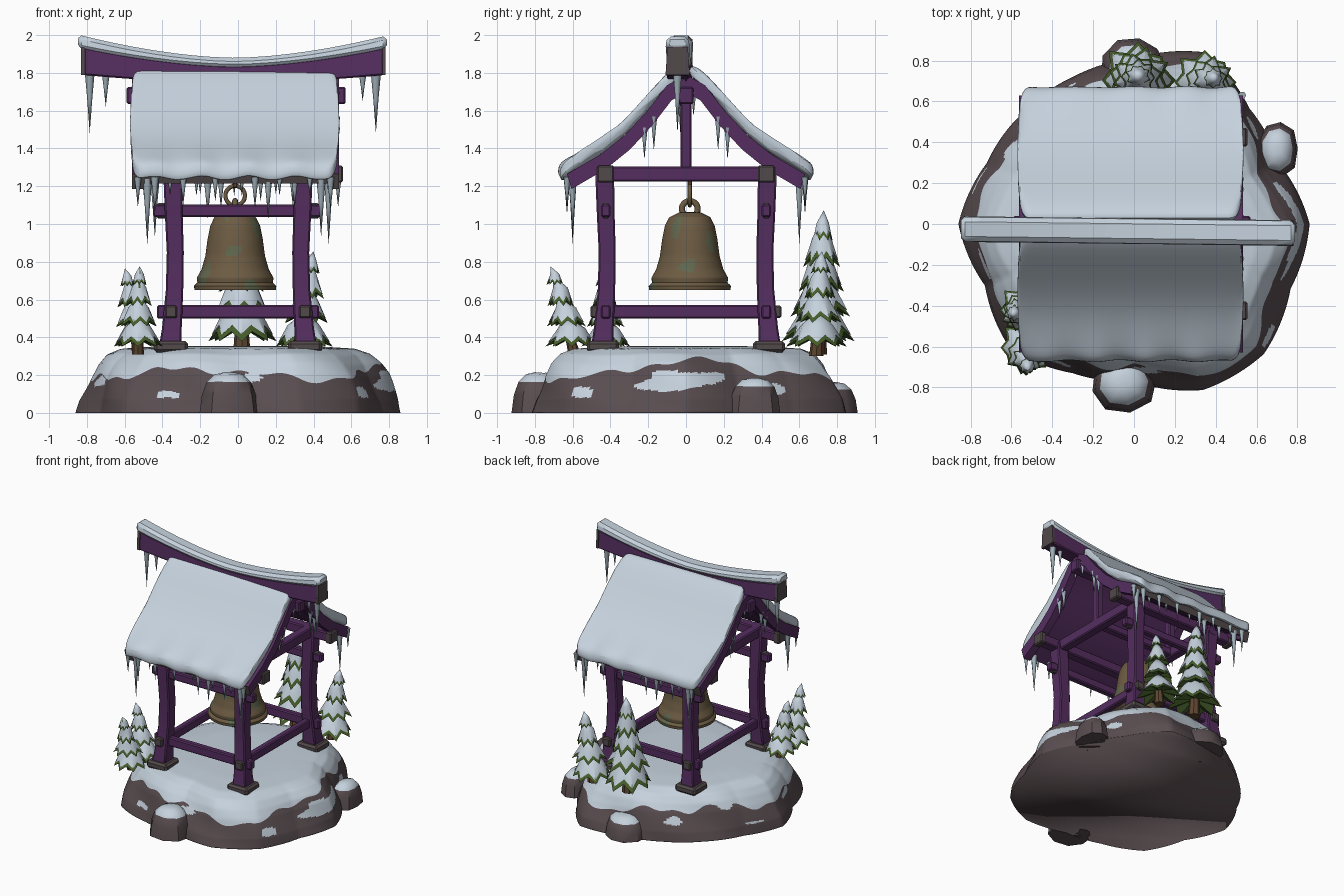
import bpy, bmesh, math, random
from math import sin, cos, pi, tau
from mathutils import Vector

random.seed(4)
if "Cube" in bpy.data.objects:
    bpy.data.objects.remove(bpy.data.objects["Cube"])

COLOURS = {
    "snow": (.56, .64, .72), "purple_wood": (.09, .027, .115), "rock": (.1, .074, .08),
    "end_grain": (.085, .067, .07), "bronze": (.15, .105, .055), "patina": (.115, .135, .075),
    "pine_green": (.06, .11, .022), "bark": (.11, .062, .03), "ice": (.34, .42, .47)}
NAMES = list(COLOURS)
SNOW, WOOD, ROCK, END, BRONZE, PATINA, GREEN, BARK, ICE = range(len(NAMES))
MATS = []
for name, rgb in COLOURS.items():
    m = bpy.data.materials.new(name)
    m.use_nodes = True
    m.diffuse_color = (*rgb, 1)
    m.node_tree.nodes["Principled BSDF"].inputs["Base Color"].default_value = (*rgb, 1)
    MATS.append(m)


def finish(name, bm, rule, smooth=None, bevel=0, subsurf=0):
    """Turn a bmesh into an object; rule is a material slot or a function of the face."""
    bmesh.ops.recalc_face_normals(bm, faces=bm.faces)
    bm.normal_update()
    bm.faces.index_update()
    used = []
    for f in bm.faces:
        slot = rule(f) if callable(rule) else rule
        if slot not in used:
            used.append(slot)
        f.material_index = used.index(slot)
    me = bpy.data.meshes.new(name)
    bm.to_mesh(me)
    bm.free()
    for slot in used:
        me.materials.append(MATS[slot])
    ob = bpy.data.objects.new(name, me)
    bpy.context.collection.objects.link(ob)
    if bevel:
        mod = ob.modifiers.new("bevel", "BEVEL")
        mod.width, mod.segments = bevel, 1
    if subsurf:
        mod = ob.modifiers.new("round", "SUBSURF")
        mod.levels = mod.render_levels = subsurf
    if smooth:
        bpy.ops.object.select_all(action="DESELECT")
        ob.select_set(True)
        bpy.context.view_layer.objects.active = ob
        bpy.ops.object.shade_smooth_by_angle(angle=math.radians(smooth))


def loft(name, rings, rule, **kw):
    """Skin equal rings of points and close both ends."""
    bm = bmesh.new()
    vs = [[bm.verts.new(p) for p in r] for r in rings]
    n = len(vs[0])
    for a, b in zip(vs, vs[1:]):
        for i in range(n):
            bm.faces.new((a[i], a[(i + 1) % n], b[(i + 1) % n], b[i]))
    bm.faces.new(vs[0][::-1])
    bm.faces.new(vs[-1])
    finish(name, bm, rule, **kw)


def box(name, c, size, mat, bevel=.008):
    bm = bmesh.new()
    bmesh.ops.create_cube(bm, size=1)
    for v in bm.verts:
        v.co = Vector(c) + Vector([v.co[i] * size[i] for i in range(3)])
    finish(name, bm, mat, bevel=bevel)


def ring(name, c, major, minor, axis, mat):
    def pt(a, b):
        r = major + minor * cos(b)
        u, v, w = r * cos(a), r * sin(a), minor * sin(b)
        return Vector(c) + (Vector((u, w, v)) if axis == "y" else Vector((w, u, v)))
    bm = bmesh.new()
    vs = [[bm.verts.new(pt(tau * i / 20, tau * j / 8)) for j in range(8)] for i in range(20)]
    for i in range(20):
        for j in range(8):
            k, l = (i + 1) % 20, (j + 1) % 8
            bm.faces.new((vs[i][j], vs[k][j], vs[k][l], vs[i][l]))
    finish(name, bm, mat, smooth=60)


def along(pts, t):
    """Point at t in 0..1 on a polyline, evenly per segment."""
    s = min(max(t, 0), 1) * (len(pts) - 1)
    i = min(int(s), len(pts) - 2)
    return Vector(pts[i]).lerp(Vector(pts[i + 1]), s - i)


# Rocky island; one edge loop follows the ragged border of the snow sheet
RADII = [.86, .77, .8, .91, .81, .78, .77, .78, .86, .79, .86, .79, .77, .88, .9, .83]
SHAPE = [(1, 0), (.98, .07), (.945, .14), (.915, .2), (.87, .26), (.81, .31), (.72, .34), (.5, .352), (.06, .355)]
SEGS, BAND, ROWS = 240, 36, 64


def island_point(j, a):
    edge = .38 + .055 * sin(3 * a + 1) + .04 * sin(8 * a) + .025 * sin(19 * a) + .12 * max(cos(a), 0) ** 6
    t = edge * j / BAND if j <= BAND else edge + (1 - edge) * (j - BAND) / (ROWS - BAND)
    s = a / tau * 16
    i = int(s) % 16
    r = RADII[i] + (RADII[(i + 1) % 16] - RADII[i]) * (s - int(s))
    f, z = along(SHAPE, t)
    wob = .018 * sin(7 * a + 9 * z) * sin(pi * min(t * 1.3, 1))
    return Vector(((f + wob) * r * cos(a), (f + wob) * r * sin(a), z + .5 * wob))


def island_rule(f):
    if f.index // SEGS >= BAND and f.normal.z > -.9:
        return SNOW
    c = f.calc_center_median()
    a = math.atan2(c.y, c.x)
    patch = sin(9 * a + 14 * c.z) + sin(5 * a - 30 * c.z + 2) + .15 * sin(31 * a + 40 * c.z)
    side = ((a + .05) / .32) ** 2 + ((c.z - .17 - .08 * a) / .045) ** 2 + .2 * sin(17 * a)
    return SNOW if (patch > 1.6 and .08 < c.z) or side < 1 else ROCK


loft("island", [[island_point(j, tau * i / SEGS) for i in range(SEGS)] for j in range(ROWS + 1)],
     island_rule, smooth=180)


# Squat boulders with snowy tops
def boulder(name, x, y, rx, ry, h):
    jit = [random.uniform(.88, 1.08) for _ in range(9)]
    rings = [[(x + rx * w * k * cos(tau * i / 9), y + ry * w * k * sin(tau * i / 9), h * (z + .12 * z * (k - 1)))
              for i, k in enumerate(jit)] for w, z in ((1, 0), (.92, .45), (.76, .78), (.5, .97), (.2, 1.02))]
    loft(name, rings, lambda f: SNOW if f.normal.z > .45 else ROCK, smooth=40)


boulder("front_boulder", -.05, -.77, .17, .15, .21)
boulder("side_boulder", .7, .37, .11, .14, .18)
boulder("back_boulder", 0, .77, .16, .15, .16)

# Posts, footings and rails
POST = [(.35, .018, .06), (.45, .01, .052), (.65, -.004, .046), (.85, -.008, .045), (1.05, 0, .047), (1.28, .006, .05)]
for sx in (-1, 1):
    for sy in (-1, 1):
        rings = [[(sx * (.34 + o) + w * u, sy * (.425 + o) + w * v, z)
                  for u, v in ((-1, -1), (1, -1), (1, 1), (-1, 1))] for z, o, w in POST]
        loft("post", rings, WOOD, smooth=30, bevel=.008)
        box("footing", (sx * .355, sy * .44, .35), (.18, .17, .06), END, .015)
        box("rail_peg", (sx * .355, sy * .48, .535), (.065, .05, .065), END)
        box("tenon", (sx * .4, sy * .425, 1.07), (.06, .04, .08), END)
        box("purlin_end", (sx * .53, sy * .425, 1.265), (.05, .09, .09), END)
    box("side_lower_rail", (sx * .34, 0, .535), (.05, .92, .07), WOOD)
    box("side_tie_beam", (sx * .34, 0, 1.265), (.07, .96, .08), WOOD)
    box("king_post", (sx * .34, 0, 1.5), (.06, .06, .46), WOOD)
    y = sx * .425
    box("cross_lower_rail", (0, y, .535), (.86, .05, .07), WOOD)
    box("cross_upper_rail", (0, y, 1.07), (.9, .05, .065), WOOD)
    box("eave_purlin", (0, y, 1.265), (1.03, .075, .075), WOOD)
box("ridge_purlin", (-.01, 0, 1.68), (1.16, .08, .09), WOOD)
box("bell_beam", (0, .02, 1.265), (.68, .06, .06), WOOD)

# Curved roof panels and gable rafters under thick snow
UNDER = [(.01, 1.785), (.1, 1.735), (.2, 1.605), (.32, 1.475), (.45, 1.37), (.63, 1.265)]
OUTER = [(.02, 1.85), (.09, 1.815), (.2, 1.69), (.32, 1.555), (.45, 1.44), (.61, 1.355), (.675, 1.31), (.672, 1.225)]


def rafter_rule(f):
    return END if abs(f.calc_center_median().y) > .6 and abs(f.normal.y) > .6 else WOOD


for s in (-1, 1):
    for part, x0, x1, deep in (("roof_panel", -.53, .5, .05), ("rafter", -.562, -.5, .08), ("rafter", .475, .535, .08)):
        strip = UNDER + [(y - deep * .3, z - deep) for y, z in UNDER[::-1]]
        loft(part, [[(x, s * y, z) for y, z in strip] for x in (x0, x1)], rafter_rule, smooth=30)
    rings = []
    for i in range(15):
        x = -.575 + 1.115 * i / 14
        edge = .013 * sin(i * 1.9 + s) + .009 * sin(i * 4.1)
        rings.append([(x, s * (y + (edge * .5 if y > .6 else 0)), z + (edge if z < 1.32 else 0))
                      for y, z in OUTER + [(a, b - .004) for a, b in UNDER[::-1]]])
    loft("roof_snow", rings, SNOW, smooth=60, subsurf=2)


# Upswept ridge beam with end caps and snow
def ridge(name, x0, x1, low, high, half, mat, **kw):
    rings = []
    for i in range(17):
        x = x0 + (x1 - x0) * i / 16
        k = abs((x + .02) / .81) ** 1.7
        y = -.035 - .012 * x
        zs = (low(k), high(k))
        rings.append([(x, y - half, zs[0]), (x, y + half, zs[0]), (x, y + half * .85, zs[1]), (x, y - half * .85, zs[1])])
    loft(name, rings, mat, smooth=40, **kw)


def bottom(k): return 1.745 + .045 * k
def top(k): return 1.838 + .1 * k


ridge("ridge_beam", -.815, .77, bottom, top, .06, WOOD, bevel=.008)
ridge("ridge_cap_left", -.832, -.81, bottom, top, .064, END)
ridge("ridge_cap_right", .765, .782, bottom, top, .064, END)
ridge("ridge_snow", -.848, .788, lambda k: top(k) - .012, lambda k: top(k) + .042 + .018 * k, .066, SNOW, bevel=.02)

# Bell, crown loop, ring and hanger
BELL = [(.02, .98), (.1, .97), (.13, .8), (.195, .66), (.215, .65), (.218, .672), (.2, .69), (.203, .715), (.178, .76),
        (.158, .83), (.146, .92), (.132, .99), (.11, 1.035), (.06, 1.06), (.01, 1.064)]


def bell_rule(f):
    c = f.calc_center_median()
    a = math.atan2(c.y - .02, c.x + .015)
    return PATINA if sin(5 * a + 11 * c.z) + sin(3 * a - 23 * c.z + 1) + .5 * sin(9 * a) > 1.3 else BRONZE


rings = []
for j in range(71):
    r, z = along(BELL, j / 70)
    rings.append([(-.015 + r * cos(tau * i / 80), .02 + r * sin(tau * i / 80), z) for i in range(80)])
loft("bell", rings, bell_rule, smooth=45)
ring("crown_loop", (-.015, .02, 1.08), .042, .016, "x", BRONZE)
ring("hanging_ring", (-.015, .02, 1.15), .052, .011, "y", BRONZE)
box("hanger", (-.015, .02, 1.22), (.025, .025, .06), BARK, .005)


# Pine trees: leaning stacks of jagged skirts, each topped with snow
def tree(name, base, tip, radius, tiers, n=8):
    base, tip = Vector(base), Vector(tip)
    trunk = [[base.lerp(tip, t) + Vector((cos(tau * i / 8), sin(tau * i / 8), 0)) * radius * w
              for i in range(8)] for t, w in ((0, .25), (.3, .16), (.8, .05))]
    loft(name + "_trunk", trunk, BARK, smooth=40)
    span = (tip - base).length
    for layer, mat, grow, raised in (("needles", GREEN, 1, 0), ("snow", SNOW, .9, .15)):
        bm = bmesh.new()
        for k in range(tiers):
            t = .12 + .68 * k / (tiers - 1)
            h = span * (.3 if k < tiers - 1 else .18)
            lift = Vector((0, 0, raised * h))
            o = base.lerp(tip, t) + lift
            r = radius * (1 - .68 * k / (tiers - 1))
            peak = bm.verts.new(base.lerp(tip, t + h / span) + lift * .4)
            core = bm.verts.new(o + Vector((0, 0, h * .22)))
            mid, rim = [], []
            for i in range(2 * n):
                a = pi * i / n + k * 1.3
                d = Vector((cos(a), sin(a), 0))
                out = i % 2 == 0
                rr = r * grow * ((1 + .1 * sin(i * 2.3 + k)) if out else .78)
                mid.append(bm.verts.new(o + d * r * .55 + Vector((0, 0, h * .42))))
                rim.append(bm.verts.new(o + d * rr + Vector((0, 0, (-.1 if out else .12) * h))))
            for i in range(2 * n):
                j = (i + 1) % (2 * n)
                bm.faces.new((peak, mid[i], mid[j]))
                bm.faces.new((mid[i], rim[i], rim[j], mid[j]))
                bm.faces.new((core, rim[j], rim[i]))
        finish(f"{name}_{layer}", bm, mat, smooth=35)


tree("tall_back_tree", (.02, .7, .31), (.02, .73, 1.08), .185, 5)
tree("small_back_tree", (.34, .69, .3), (.4, .72, .86), .155, 4)
tree("front_corner_tree", (-.53, -.59, .31), (-.52, -.72, .78), .13, 4)
tree("front_side_tree", (-.53, -.42, .31), (-.6, -.44, .77), .125, 4)

# Icicles under the eaves, gables and ridge ends
spikes = [(-.785, -.03, 1.8, .32), (-.7, -.03, 1.79, .17), (.73, -.045, 1.79, .31), (.66, -.045, 1.78, .13)]
EAVE = [(-.53, .16), (-.48, .36), (-.44, .2), (-.36, .1), (-.29, .15), (-.2, .09), (-.12, .13), (.02, .1),
        (.09, .17), (.16, .22), (.22, .1), (.3, .17), (.38, .1), (.44, .32), (.49, .18)]
for s in (-1, 1):
    spikes += [(x * -s, s * (.63 - .03 * (i % 2)), 1.25, l) for i, (x, l) in enumerate(EAVE)]
    for x in (-.545, .52):
        spikes += [(x, s * y, z, l) for y, z, l in ((.04, 1.7, .13), (.17, 1.57, .18), (.22, 1.51, .17))]
bm = bmesh.new()
for x, y, z, l in spikes:
    r = min(.01 + .06 * l, .026)
    tip = bm.verts.new((x, y, z - l))
    rows = [[bm.verts.new((x + r * w * cos(tau * i / 6), y + r * w * sin(tau * i / 6), z - d * l)) for i in range(6)]
            for d, w in ((0, 1), (.4, .55))]
    bm.faces.new(rows[0])
    for i in range(6):
        j = (i + 1) % 6
        bm.faces.new((rows[0][i], rows[0][j], rows[1][j], rows[1][i]))
        bm.faces.new((rows[1][i], rows[1][j], tip))
finish("icicles", bm, ICE, smooth=65)
